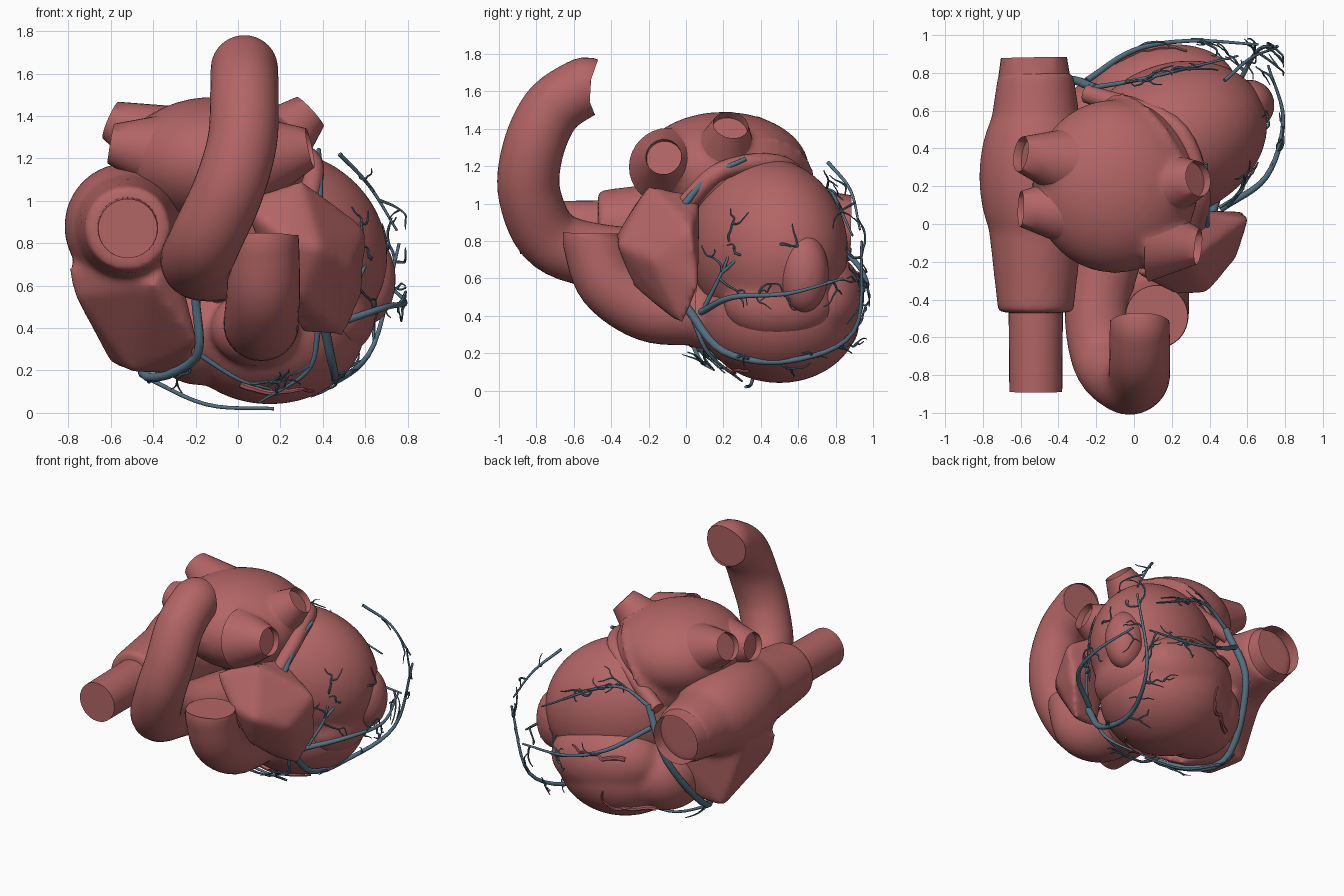
import bpy, bmesh, math, random
from mathutils import Vector as V, Matrix
from mathutils.bvhtree import BVHTree

if "Cube" in bpy.data.objects:
    bpy.data.objects.remove(bpy.data.objects["Cube"])

random.seed(4)


def material(name, col):
    m = bpy.data.materials.new(name)
    m.diffuse_color = col
    m.use_nodes = True
    m.node_tree.nodes["Principled BSDF"].inputs["Base Color"].default_value = m.diffuse_color
    return m


RED = material("muscle", (0.45, 0.13, 0.13, 1))
BLUE = material("vein", (0.09, 0.17, 0.23, 1))


def finish(name, bm, mat=RED):
    bmesh.ops.recalc_face_normals(bm, faces=bm.faces)
    me = bpy.data.meshes.new(name)
    bm.to_mesh(me)
    bm.free()
    me.materials.append(mat)
    ob = bpy.data.objects.new(name, me)
    bpy.context.collection.objects.link(ob)
    bpy.ops.object.select_all(action='DESELECT')
    ob.select_set(True)
    bpy.context.view_layer.objects.active = ob
    bpy.ops.object.shade_smooth_by_angle(angle=math.radians(40))
    return ob


def spline(path, n=6):
    # Catmull-Rom curve through the points
    p = [V(q) for q in path]
    p = [2 * p[0] - p[1]] + p + [2 * p[-1] - p[-2]]
    out = []
    for a, b, c, d in zip(p, p[1:], p[2:], p[3:]):
        for k in range(n):
            t = k / n
            out.append(b + (c - a) * t / 2 + (2 * a - 5 * b + 4 * c - d) * t * t / 2
                       + (3 * (b - c) + d - a) * t ** 3 / 2)
    return out + [p[-2]]


def tube(bm, path, r0, r1=None, seg=32, recess=False):
    r1 = r0 if r1 is None else r1
    pos = spline(path)
    last = len(pos) - 1
    side, rings = None, []
    for i, q in enumerate(pos):
        d = (pos[min(i + 1, last)] - pos[max(i - 1, 0)]).normalized()
        side = d.orthogonal() if side is None else side - d * side.dot(d)
        side.normalize()
        up = d.cross(side)
        r = r0 + (r1 - r0) * i / last
        rings.append([bm.verts.new(q + r * (side * math.cos(a) + up * math.sin(a)))
                      for a in (math.tau * k / seg for k in range(seg))])
    for r, s in zip(rings, rings[1:]):
        for k in range(seg):
            bm.faces.new((r[k], r[(k + 1) % seg], s[(k + 1) % seg], s[k]))
    bm.faces.new(rings[0][::-1])
    end = bm.faces.new(rings[-1])
    if recess:      # hollow mouth with a wall thickness
        bmesh.ops.inset_region(bm, faces=[end], thickness=r1 * 0.22)
        ret = bmesh.ops.extrude_discrete_faces(bm, faces=[end])
        bmesh.ops.translate(bm, verts=ret['faces'][0].verts, vec=-d * r1 * 0.5)


def make_tube(name, path, *radii, **kw):
    bm = bmesh.new()
    tube(bm, path, *radii, **kw)
    return finish(name, bm)


def ellipsoid(bm, centre, size, axis=(1, 0, 0)):
    rot = V(axis).to_track_quat('X', 'Z').to_matrix().to_4x4()
    bmesh.ops.create_uvsphere(bm, u_segments=40, v_segments=24, radius=1,
                              matrix=Matrix.Translation(centre) @ rot @ Matrix.Diagonal((*size, 1)))


def hull(bm, *pts):
    r = bmesh.ops.convex_hull(bm, input=[bm.verts.new(p) for p in pts])
    loose = {g for g in r['geom_interior'] if isinstance(g, bmesh.types.BMVert)}
    bmesh.ops.delete(bm, geom=list(loose), context='VERTS')


def blob(name, bm, smooth=6):
    # melts overlapping solids into one soft skin
    ob = finish(name, bm)
    m = ob.modifiers.new("melt", 'REMESH')
    m.mode, m.voxel_size, m.use_smooth_shade = 'VOXEL', 0.02, True
    s = ob.modifiers.new("soften", 'SMOOTH')
    s.factor, s.iterations = 0.5, smooth
    return ob


# left ventricle with apex cap
b = bmesh.new()
ellipsoid(b, (0.2, 0.44, 0.77), (0.53, 0.405, 0.47), (0.85, 0.38, -0.3))
ellipsoid(b, (0.45, 0.5, 0.46), (0.2, 0.3, 0.2))
lv = blob("left_ventricle", b, 15)
b = bmesh.new()
ellipsoid(b, (0.61, 0.63, 0.63), (0.135, 0.135, 0.215))
blob("apex_cap", b)

# right ventricle with outflow
b = bmesh.new()
ellipsoid(b, (0.15, 0.5, 0.4), (0.45, 0.43, 0.36), (1, 0.15, 0))
ellipsoid(b, (0.15, 0.7, 0.5), (0.4, 0.25, 0.26), (1, 0.15, -0.1))
ellipsoid(b, (0.08, 0.1, 0.4), (0.21, 0.2, 0.18))
ellipsoid(b, (-0.18, 0.45, 0.4), (0.26, 0.32, 0.27))
rv = blob("right_ventricle", b, 12)

# right atrium with its auricle
b = bmesh.new()
hull(b, (-0.8, 0.1, 0.68), (-0.77, 0.1, 0.55), (-0.6, 0.43, 0.23), (-0.5, 0.2, 0.19), (-0.24, 0.2, 0.18),
     (-0.19, -0.05, 0.33), (-0.4, -0.26, 0.6), (-0.35, 0.5, 0.28), (-0.77, 0.4, 0.72), (-0.3, -0.2, 0.78),
     (-0.3, 0.6, 0.6))
mid = (-0.52, 0.25, 0.88)
tube(b, [(-0.52, -0.47, 0.87), mid], 0.2, 0.28)
tube(b, [mid, (-0.52, 0.8, 0.87)], 0.28, 0.2)
ellipsoid(b, mid, (0.3, 0.5, 0.3))
blob("right_atrium", b, 14)

# great veins
make_tube("superior_vena_cava", [mid, (-0.52, -0.89, 0.87)], 0.15, 0.14)
make_tube("inferior_vena_cava", [mid, (-0.53, 0.88, 0.87)], 0.27, 0.175, recess=True)

# left atrium, a cone from the valve rim to four pulmonary veins
b = bmesh.new()
ellipsoid(b, (-0.1, 0.2, 1.18), (0.44, 0.46, 0.31), (1, 0, -0.05))
tube(b, [(0.06, 0.34, 1.0), (-0.35, 0.12, 1.25)], 0.4, 0.2)
for i, tip in enumerate([(-0.6, 0.37, 1.38), (-0.6, 0.08, 1.27), (0.34, 0.24, 1.42), (0.34, -0.12, 1.25)]):
    tip = V(tip)
    root = V((tip.x * 0.3, tip.y * 0.8, 1.2))
    rad = 0.25 if tip.x < 0 else 0.21
    tube(b, [root, root.lerp(tip, 0.8)], rad, 0.11)
    make_tube(f"pulmonary_vein_{i + 1}", [root, tip], rad, 0.095, recess=True)
blob("left_atrium", b, 10)
make_tube("atrium_rim", [(0.33, -0.02, 0.98), (0.35, 0.2, 1.18), (0.2, 0.53, 1.2), (-0.25, 0.69, 0.95)], 0.05, seg=16)

# left auricle
b = bmesh.new()
hull(b, (0.3, -0.2, 1.1), (0.3, 0.08, 1.04), (0, -0.27, 1.0), (0.61, 0.03, 0.87), (0.22, -0.38, 0.82),
     (0.39, -0.37, 0.78), (0.54, -0.19, 0.7), (0.59, 0.07, 0.55), (0.5, -0.02, 0.35), (0.3, -0.04, 0.37),
     (0.28, -0.28, 0.55))
blob("left_auricle", b, 18)

# arteries
make_tube("aorta", [(0.03, -0.51, 1.62), (0.03, -0.56, 1.615), (0.03, -0.72, 1.5), (0.02, -0.82, 1.28),
                    (-0.05, -0.835, 1.04), (-0.16, -0.71, 0.8), (-0.19, -0.4, 0.71), (-0.08, 0, 0.7)],
          0.156, 0.175, seg=40)
make_tube("pulmonary_trunk", [(0.11, 0.05, 0.42), (0.11, -0.2, 0.44), (0.12, -0.41, 0.58), (0.12, -0.485, 0.78),
                              (0.12, -0.49, 0.84)], 0.18, 0.165, seg=40)

# surface of the ventricles, used to lay vessels on
dg = bpy.context.evaluated_depsgraph_get()
trees = [BVHTree.FromObject(o, dg) for o in (lv, rv)]


def nearest(p):
    return min((t.find_nearest(p) for t in trees), key=lambda h: h[3])[:2]


def jitter(s):
    return V([random.uniform(-s, s) for _ in range(3)])


def twig(bm, p, heading, steps, r):
    # random walk that keeps its distance from the muscle
    loc, nor = nearest(p)
    gap = max((p - loc).dot(nor), 0.008)
    path = []
    for i in range(steps):
        path.append(V((min(p.x, 0.79), min(p.y, 0.98), max(p.z, 0.014))))
        heading = (heading + jitter(0.6)).normalized()
        loc, nor = nearest(p + heading * 0.045)
        p = loc + nor * gap
    tube(bm, path, r, r * 0.4, seg=6)
    return path


def vein(r0, r1, twigs, *pts):
    tube(b, pts, r0 * 0.8, r1 * 0.8, seg=10)
    fine = spline(pts)
    for _ in range(twigs):
        i = random.randrange(len(fine) // 4, len(fine) - 1)
        head = (fine[i + 1] - fine[i]).normalized() + jitter(1)
        kid = twig(b, fine[i], head, 7, 0.008)
        twig(b, kid[3], jitter(1), 4, 0.006)


# cardiac veins: thickness at both ends, number of twigs, course
b = bmesh.new()
vein(0.026, 0.014, 0, (0.38, -0.02, 0.98), (0.385, 0.12, 1.14), (0.38, 0.32, 1.24))
vein(0.024, 0.008, 4, (0.46, 0.08, 0.42), (0.7, 0.25, 0.5), (0.79, 0.55, 0.52), (0.71, 0.84, 0.6))
vein(0.03, 0.009, 9, (0.4, 0, 0.45), (0.45, 0.2, 0.21), (0.48, 0.55, 0.16), (0.64, 0.9, 0.32), (0.76, 0.94, 0.8))
vein(0.013, 0.007, 2, (0.48, 0.76, 1.22), (0.62, 0.88, 1.07), (0.75, 0.93, 0.86))
vein(0.016, 0.006, 3, (0.5, 0.1, 0.45), (0.57, 0.19, 0.63), (0.56, 0.26, 0.8))
vein(0.012, 0.006, 2, (0.57, 0.19, 0.63), (0.62, 0.33, 0.74), (0.64, 0.5, 0.78))
vein(0.026, 0.03, 2, (-0.2, -0.08, 0.55), (-0.2, 0.02, 0.26), (-0.45, 0.4, 0.19), (-0.36, 0.74, 0.62), (-0.2, 0.72, 0.98))
vein(0.016, 0.007, 2, (-0.19, 0.02, 0.28), (0, 0.08, 0.16), (0.16, 0.15, 0.11))
vein(0.018, 0.007, 2, (0.38, 0.03, 0.4), (0.33, 0.12, 0.2), (0.1, 0.3, 0.05))
vein(0.013, 0.01, 0, (-0.46, 0.38, 0.18), (-0.15, 0.35, 0.04), (0.17, 0.32, 0.02))
vein(0.022, 0.008, 6, (-0.25, 0.76, 0.84), (0, 0.92, 0.67), (0.3, 0.97, 0.57), (0.66, 0.95, 0.55))
vein(0.018, 0.007, 5, (-0.23, 0.72, 0.96), (0.05, 0.77, 1.07), (0.55, 0.89, 0.83))
finish("cardiac_veins", b, BLUE)

# coronary arteries lying on the muscle
b = bmesh.new()
for start in ((0, 0.2, 0.1), (-0.2, 0.6, 0.3), (-0.1, 0.85, 0.6)):
    loc, nor = nearest(V(start))
    twig(b, loc + nor * 0.01, V((1, 0.6, 0)), 12, 0.016)
finish("coronary_arteries", b)
